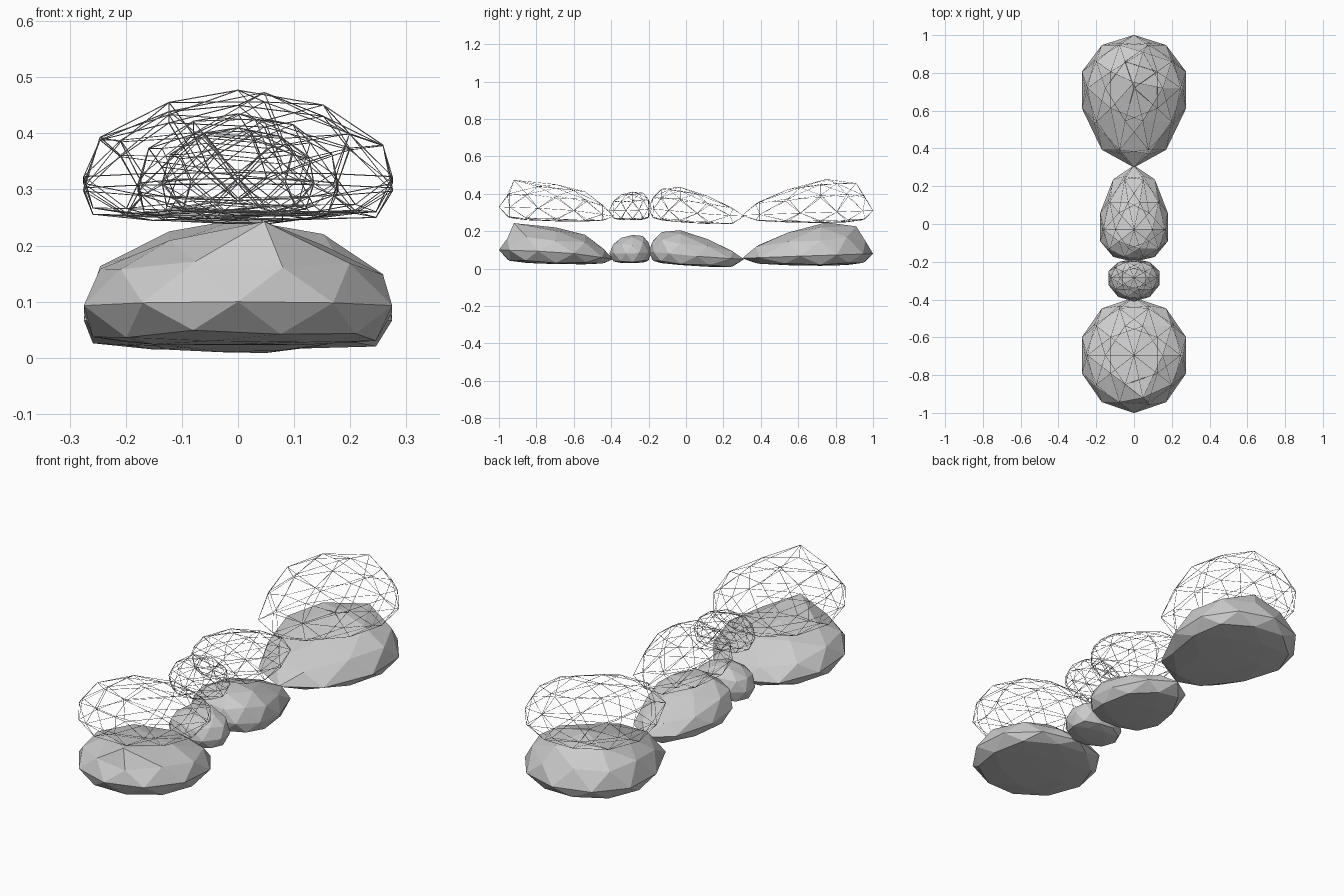
import bpy
import bmesh
from mathutils import Vector

if "Cube" in bpy.data.objects:
    bpy.data.objects.remove(bpy.data.objects["Cube"])

LIFT = 0.23            # height of the wire cages above the solid rocks
KEYS = (-1, -0.5, 0, 0.5, 1)


def lerp(v, values):
    for i in range(4):
        if v <= KEYS[i + 1] or i == 3:
            t = (v - KEYS[i]) / (KEYS[i + 1] - KEYS[i])
            return values[i] + t * (values[i + 1] - values[i])


def rock(name, half_x, ys, mids, tops, bottoms, moved=()):
    """Icosphere reshaped by length, middle, top and bottom profiles along y."""
    bm = bmesh.new()
    bmesh.ops.create_icosphere(bm, subdivisions=2, radius=1)
    originals = {v: v.co.copy() for v in bm.verts}
    for v, c in originals.items():
        mid = lerp(c.y, mids)
        if c.z >= 0:
            z = mid + lerp(c.y, tops) * c.z
        else:
            z = mid - lerp(c.y, bottoms) * min(1, abs(c.z) / 0.6) ** 0.75
        v.co = (half_x * c.x, lerp(c.y, ys), z)
    # pull single corners to sharpen a peak
    for source, target in moved:
        v = min(originals, key=lambda k: (originals[k] - Vector(source)).length)
        v.co = target
    bmesh.ops.recalc_face_normals(bm, faces=bm.faces)
    mesh = bpy.data.meshes.new(name)
    bm.to_mesh(mesh)
    bm.free()
    solid = bpy.data.objects.new(name, mesh)
    bpy.context.collection.objects.link(solid)
    # thin wire copy floating above
    wire = bpy.data.objects.new(name + "_wire", mesh.copy())
    wire.location.z = LIFT
    bpy.context.collection.objects.link(wire)
    mod = wire.modifiers.new("wire", 'WIREFRAME')
    mod.thickness = 0.002
    mod.offset = 0


# front boulder, peak pulled forward
rock("front_boulder", 0.289,
     (-1.0, -0.85, -0.695, -0.54, -0.39),
     (0.10, 0.095, 0.09, 0.075, 0.05),
     (0.14, 0.14, 0.13, 0.125, 0.08),
     (0.06, 0.065, 0.066, 0.052, 0.025),
     [((0.16, -0.5, 0.85), (0.047, -0.92, 0.243))])

# small pebble
rock("small_stone", 0.142,
     (-0.41, -0.345, -0.285, -0.23, -0.185),
     (0.08, 0.08, 0.08, 0.085, 0.09),
     (0.10, 0.10, 0.10, 0.105, 0.10),
     (0.045, 0.05, 0.05, 0.053, 0.05))

# middle stone, long low tail toward the back
rock("middle_stone", 0.187,
     (-0.20, -0.13, -0.03, 0.115, 0.31),
     (0.09, 0.085, 0.075, 0.06, 0.05),
     (0.12, 0.13, 0.13, 0.115, 0.07),
     (0.05, 0.056, 0.056, 0.05, 0.05))

# back boulder, tapering toward the front
rock("back_boulder", 0.289,
     (0.30, 0.545, 0.72, 0.86, 1.0),
     (0.055, 0.065, 0.07, 0.075, 0.08),
     (0.12, 0.15, 0.177, 0.18, 0.15),
     (0.03, 0.047, 0.055, 0.056, 0.05),
     [((0, 0, 1), (0, 0.75, 0.247)),
      ((0.16, 0.5, 0.85), (0.047, 0.91, 0.226))])
